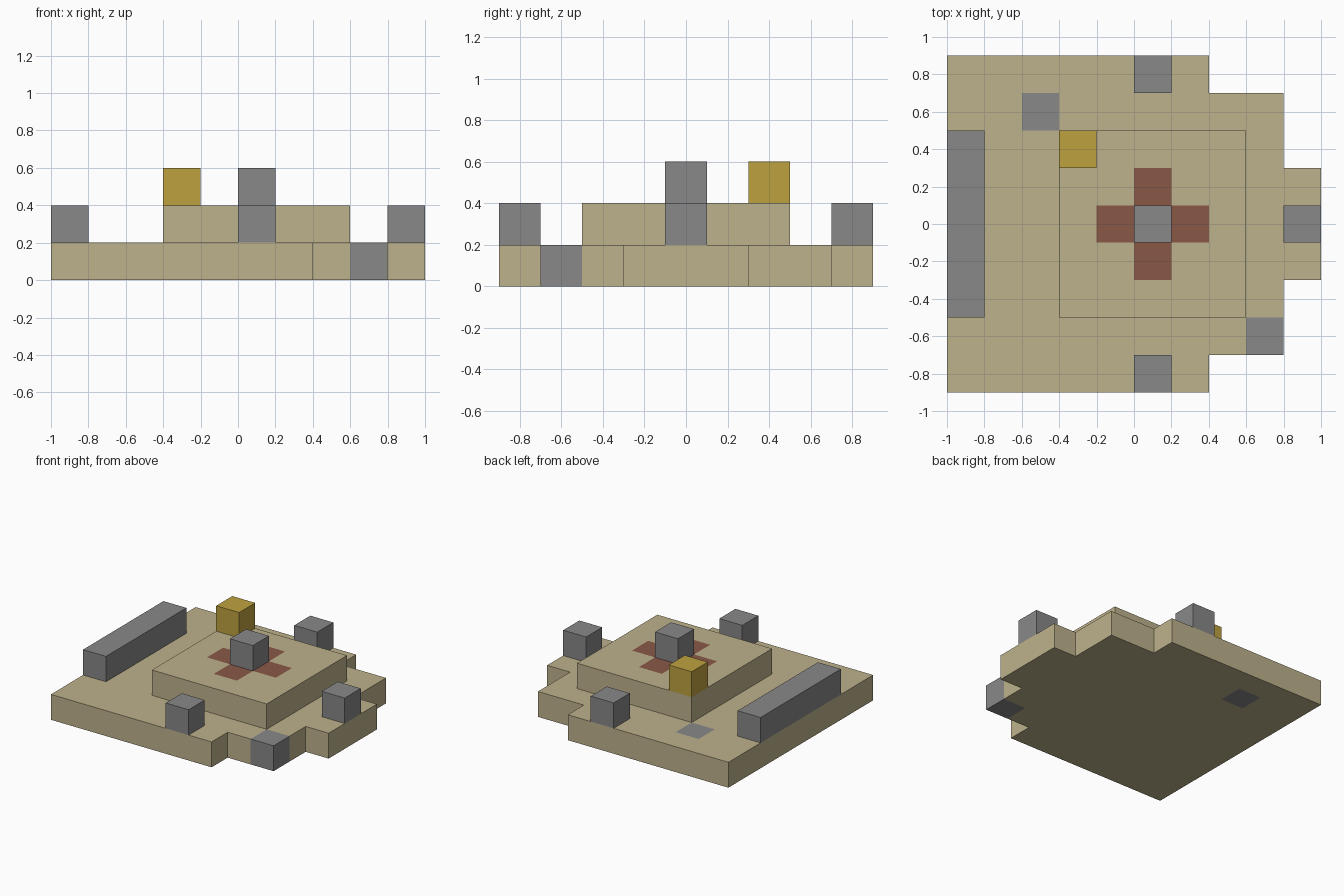
import bpy
import bmesh
from mathutils import Vector

cube = bpy.data.objects.get("Cube")
if cube:
    bpy.data.objects.remove(cube, do_unlink=True)

U = 0.2  # edge length of one block


def material(name, rgb):
    mat = bpy.data.materials.new(name)
    mat.use_nodes = True
    mat.diffuse_color = (*rgb, 1)
    bsdf = next(n for n in mat.node_tree.nodes if n.type == "BSDF_PRINCIPLED")
    bsdf.inputs["Base Color"].default_value = (*rgb, 1)
    return mat


SAND = material("sand", (0.515, 0.445, 0.262))
GREY = material("stone grey", (0.246, 0.246, 0.246))
GOLD = material("gold", (0.515, 0.361, 0.051))
RED = material("brick red", (0.254, 0.098, 0.061))


def slab(name, outline, z, mats, patches=()):
    """Extrude an outline one block high; recolour the square cells in patches."""
    bm = bmesh.new()
    face = bm.faces.new([bm.verts.new((x, y, z)) for x, y in outline])
    up = bmesh.ops.extrude_face_region(bm, geom=[face])["geom"]
    bmesh.ops.translate(bm, vec=(0, 0, U),
                        verts=[g for g in up if isinstance(g, bmesh.types.BMVert)])
    # Cut along the borders of every patch
    for axis in (0, 1):
        cuts = {round(p[axis] + s * U / 2, 3) for p in patches for s in (-1, 1)}
        for c in sorted(cuts):
            co, no = Vector(), Vector()
            co[axis], no[axis] = c, 1
            bmesh.ops.bisect_plane(bm, geom=bm.verts[:] + bm.edges[:] + bm.faces[:],
                                   dist=1e-5, plane_co=co, plane_no=no)
    bmesh.ops.recalc_face_normals(bm, faces=bm.faces)
    reach = U / 2 + 1e-4
    for f in bm.faces:
        c = f.calc_center_median()
        for x, y, index in patches:
            if abs(c.x - x) < reach and abs(c.y - y) < reach:
                f.material_index = index
    mesh = bpy.data.meshes.new(name)
    bm.to_mesh(mesh)
    bm.free()
    for m in mats:
        mesh.materials.append(m)
    obj = bpy.data.objects.new(name, mesh)
    bpy.context.collection.objects.link(obj)
    return obj


def block(name, x, y, z, mat, length=U):
    """One block standing on height z, optionally longer along y."""
    a, b = U / 2, length / 2
    slab(name, [(x - a, y - b), (x + a, y - b), (x + a, y + b), (x - a, y + b)], z, [mat])


# Stepped base, outline mirrored front to back, with two grey cells set in it
front = [(-1, -0.9), (0.4, -0.9), (0.4, -0.7), (0.8, -0.7), (0.8, -0.3), (1, -0.3)]
outline = front + [(x, -y) for x, y in reversed(front)]
slab("base", outline, 0, [SAND, GREY], [(0.7, -0.6, 1), (-0.5, 0.6, 1)])

# Raised platform with a red cross around the centre block
cross = [(0.1 + dx, dy, 1) for dx, dy in ((U, 0), (-U, 0), (0, U), (0, -U))]
slab("platform", [(-0.4, -0.5), (0.6, -0.5), (0.6, 0.5), (-0.4, 0.5)], U,
     [SAND, RED], cross)

# Blocks on the platform
block("centre_block", 0.1, 0, 2 * U, GREY)
block("gold_block", -0.3, 0.4, 2 * U, GOLD)

# Blocks around the edge of the base
block("front_block", 0.1, -0.8, U, GREY)
block("back_block", 0.1, 0.8, U, GREY)
block("left_block", 0.9, 0, U, GREY)
block("right_wall", -0.9, 0, U, GREY, length=5 * U)
